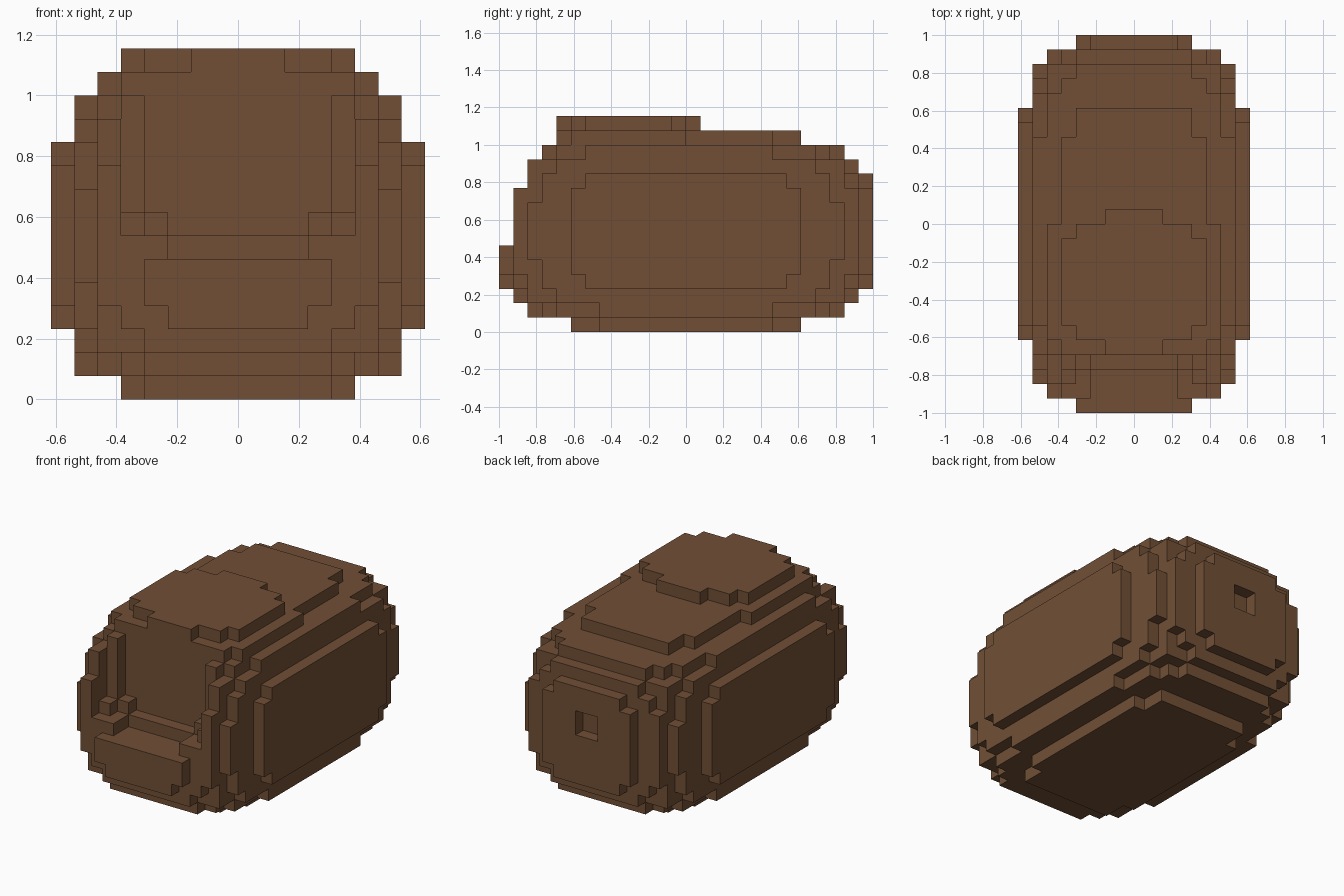
import bpy
import bmesh
from mathutils import Vector

U = 1 / 13          # size of one block
HALF_X, HALF_Y = 8, 13

cube = bpy.data.objects.get("Cube")
if cube:
    bpy.data.objects.remove(cube, do_unlink=True)

brown = bpy.data.materials.new("brown")
brown.use_nodes = True
COLOUR = (0.165, 0.078, 0.036, 1)
brown.diffuse_color = COLOUR
brown.node_tree.nodes["Principled BSDF"].inputs["Base Color"].default_value = COLOUR

cells = {}          # block position -> part name


def box(part, x0, x1, y0, y1, z0, z1):
    for x in range(x0, x1):
        for y in range(y0, y1):
            for z in range(z0, z1):
                cells.setdefault((x, y, z), part)


def carve(x0, x1, y0, y1, z0, z1):
    for x in range(x0, x1):
        for y in range(y0, y1):
            for z in range(z0, z1):
                cells.pop((x, y, z), None)


def layer(part, z0, z1, back, front=None):
    """Stack of centred boxes, each given as (half width, reach along y)."""
    for half, reach in back:
        box(part, -half, half, 0, reach, z0, z1)
    for half, reach in front or back:
        box(part, -half, half, -reach, 0, z0, z1)


# Side panels, with clipped corners
for x0, x1 in ((-8, -7), (7, 8)):
    name = "right_panel" if x0 < 0 else "left_panel"
    box(name, x0, x1, -8, 8, 4, 10)
    box(name, x0, x1, -7, 7, 3, 11)

# Back panel with its square socket
box("back_panel", -4, 4, 12, 13, 4, 10)
box("back_panel", -3, 3, 12, 13, 3, 11)
carve(-1, 1, 12, 13, 7, 9)

# Snout
box("snout", -4, 4, -13, -12, 4, 6)
box("snout", -3, 3, -13, -12, 3, 4)

# Rounded body, in layers that mirror about its middle height
rim = [(7, 6), (6, 9), (5, 10), (4, 11)]
shoulder = [(7, 9), (6, 11), (4, 12)]
upper = [(7, 10), (6, 11), (5, 12)]
layer("body", 1, 2, rim)
layer("body", 2, 3, shoulder)
layer("body", 3, 4, upper)
layer("body", 4, 5, [(7, 10), (6, 12)])
layer("body", 5, 9, [(7, 11), (6, 12)])
layer("body", 9, 10, [(7, 10), (6, 12)])
layer("body", 10, 11, upper, [(7, 10), (6, 11)])
layer("body", 11, 12, shoulder, [(7, 9), (6, 11)])
layer("body", 12, 13, rim, [(7, 7), (6, 9), (5, 10)])

# Recessed face, stepped down to the snout
carve(-5, 5, -12, -11, 7, 13)
carve(-5, 5, -11, -10, 8, 13)
carve(-4, 4, -11, -10, 7, 13)
carve(-4, 4, -10, -9, 8, 13)
carve(-3, 3, -10, -9, 7, 8)
carve(-3, 3, -12, -10, 6, 8)

# Belly plate, back plate and crown
layer("belly_plate", 0, 1, [(5, 6), (4, 8)])
layer("top_plate", 13, 14, [(5, 6), (4, 8)], [(6, 8), (5, 9)])
layer("crown", 14, 15, [(2, 1)], [(4, 8), (2, 9)])
box("crown", -5, 5, -7, -1, 14, 15)


def build(part):
    """Outer faces of one part, merged where they are flat."""
    bm = bmesh.new()
    for cell, owner in cells.items():
        if owner != part:
            continue
        centre = Vector(cell) + Vector((0.5, 0.5, 0.5))
        for axis in range(3):
            for sign in (-1, 1):
                step = Vector((0, 0, 0))
                step[axis] = sign
                if tuple(int(c + s) for c, s in zip(cell, step)) in cells:
                    continue
                a = Vector((0, 0, 0))
                a[(axis + 1) % 3] = 0.5
                b = step.cross(a)
                mid = centre + step / 2
                ring = (mid - a - b, mid + a - b, mid + a + b, mid - a + b)
                bm.faces.new([bm.verts.new(p * U) for p in ring])
    bmesh.ops.remove_doubles(bm, verts=bm.verts[:], dist=U / 100)
    bmesh.ops.dissolve_limit(bm, angle_limit=0.02, verts=bm.verts[:],
                             edges=bm.edges[:])
    mesh = bpy.data.meshes.new(part)
    bm.to_mesh(mesh)
    bm.free()
    mesh.materials.append(brown)
    obj = bpy.data.objects.new(part, mesh)
    bpy.context.collection.objects.link(obj)


for part in sorted(set(cells.values())):
    build(part)
